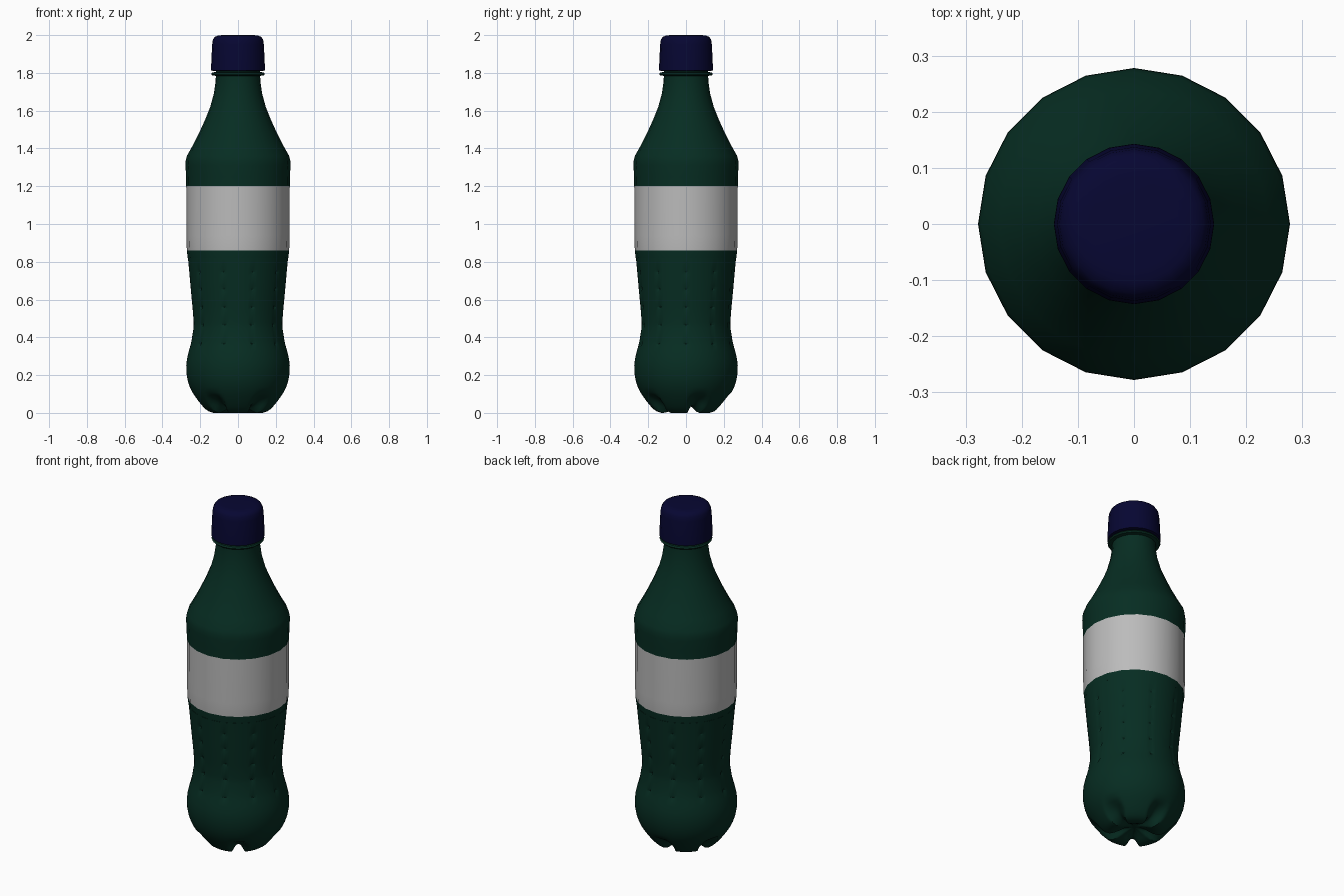
import bpy, bmesh
from math import cos, sin, pi, radians
from mathutils import Vector

SIDES = 20        # upper bottle and cap
FINE = 120        # lower bottle, which carries the moulded details
LABEL_LOW, LABEL_HIGH = 0.86, 1.2

cube = bpy.data.objects.get("Cube")
if cube:
    bpy.data.objects.remove(cube, do_unlink=True)


def material(name, rgb):
    m = bpy.data.materials.new(name)
    m.use_nodes = True
    m.diffuse_color = (*rgb, 1)
    m.node_tree.nodes["Principled BSDF"].inputs["Base Color"].default_value = (*rgb, 1)
    return m


green = material("dark green plastic", (0.002, 0.026, 0.016))
white = material("white label", (0.5, 0.5, 0.5))
blue = material("navy cap plastic", (0.002, 0.002, 0.032))


def circle(r, z, sides=SIDES):
    return [Vector((r * cos(2 * pi * i / sides), r * sin(2 * pi * i / sides), z))
            for i in range(sides)]


def skin(name, rings, smooth_angle, *mats):
    """Closed surface through a stack of rings, from bottom to top."""
    bm = bmesh.new()
    rows = [[bm.verts.new(p) for p in ring] for ring in rings]
    n = len(rows[0])
    for a, b in zip(rows, rows[1:]):
        for i in range(n):
            j = (i + 1) % n
            bm.faces.new((a[i], a[j], b[j], b[i]))
    bm.faces.new(rows[0][::-1])
    bm.faces.new(rows[-1])
    mesh = bpy.data.meshes.new(name)
    bm.to_mesh(mesh)
    bm.free()
    ob = bpy.data.objects.new(name, mesh)
    bpy.context.collection.objects.link(ob)
    for m in mats:
        mesh.materials.append(m)
    bpy.ops.object.select_all(action='DESELECT')
    ob.select_set(True)
    bpy.context.view_layer.objects.active = ob
    bpy.ops.object.shade_smooth_by_angle(angle=radians(smooth_angle))
    return ob


def foot_ring(r, z, depth, width):
    """Ring pressed inward along five grooves that separate the feet."""
    ring = circle(r, z, FINE)
    for i, p in enumerate(ring):
        turn = (360 * i / FINE - 18 + 36) % 72 - 36
        across = r * sin(radians(turn)) / width
        press = depth * max(0, 1 - across * across)
        p += (Vector((0, 0, 0.2)) - p).normalized() * press
    return ring


def dimple_rings(r, z, slope, half=0.015, depth=0.012):
    """Three rings whose middle one has ten small pits."""
    middle = circle(r, z, FINE)
    for p in middle[::FINE // 10]:
        p.xy *= (r - depth) / r
    return [circle(r - slope * half, z - half, FINE), middle,
            circle(r + slope * half, z + half, FINE)]


# Lower bottle: five feet, round belly, dimpled grip
rings = [foot_ring(*row) for row in (
    (0.015, 0.04, 0, 0.02), (0.05, 0.03, 0.012, 0.02), (0.08, 0.015, 0.03, 0.024),
    (0.105, 0.004, 0.042, 0.028), (0.13, 0, 0.045, 0.032), (0.155, 0.008, 0.045, 0.038),
    (0.17, 0.018, 0.042, 0.045), (0.184, 0.032, 0.038, 0.052), (0.198, 0.048, 0.034, 0.056),
    (0.212, 0.066, 0.026, 0.056), (0.226, 0.086, 0.014, 0.05), (0.24, 0.107, 0, 0.04))]
rings += [circle(r, z, FINE) for r, z in (
    (0.255, 0.137), (0.266, 0.17), (0.273, 0.21), (0.274, 0.25), (0.27, 0.285), (0.261, 0.325))]
for r, z, slope in ((0.25, 0.365, -0.24), (0.235, 0.465, -0.02), (0.241, 0.56, 0.09),
                    (0.25, 0.655, 0.09), (0.258, 0.745, 0.09)):
    rings += dimple_rings(r, z, slope)
rings += [circle(0.265, 0.82, FINE), circle(0.25, 0.82, FINE)]
skin("lower_bottle", rings, 35, green)

# Upper bottle: label band, shoulder and neck
upper = skin("upper_bottle", [circle(r, z) for r, z in (
    (0.266, 0.82), (0.271, LABEL_LOW), (0.273, 0.94), (0.274, LABEL_HIGH), (0.275, 1.25),
    (0.278, 1.31), (0.277, 1.335), (0.271, 1.36), (0.24, 1.415), (0.207, 1.48),
    (0.175, 1.55), (0.147, 1.62), (0.128, 1.69), (0.119, 1.75), (0.117, 1.79),
    (0.117, 1.84))], 35, green, white)
for f in upper.data.polygons:
    f.material_index = int(LABEL_LOW < f.center.z < LABEL_HIGH)

# Neck ring and screw cap
skin("neck_ring", [circle(r, z) for r, z in (
    (0.11, 1.783), (0.137, 1.787), (0.142, 1.794), (0.137, 1.802), (0.11, 1.806))], 40, green)
skin("screw_cap", [circle(r, z) for r, z in (
    (0.12, 1.81), (0.143, 1.812), (0.142, 1.84), (0.137, 1.95), (0.133, 1.975),
    (0.124, 1.99), (0.105, 1.998), (0.08, 2))], 40, blue)
